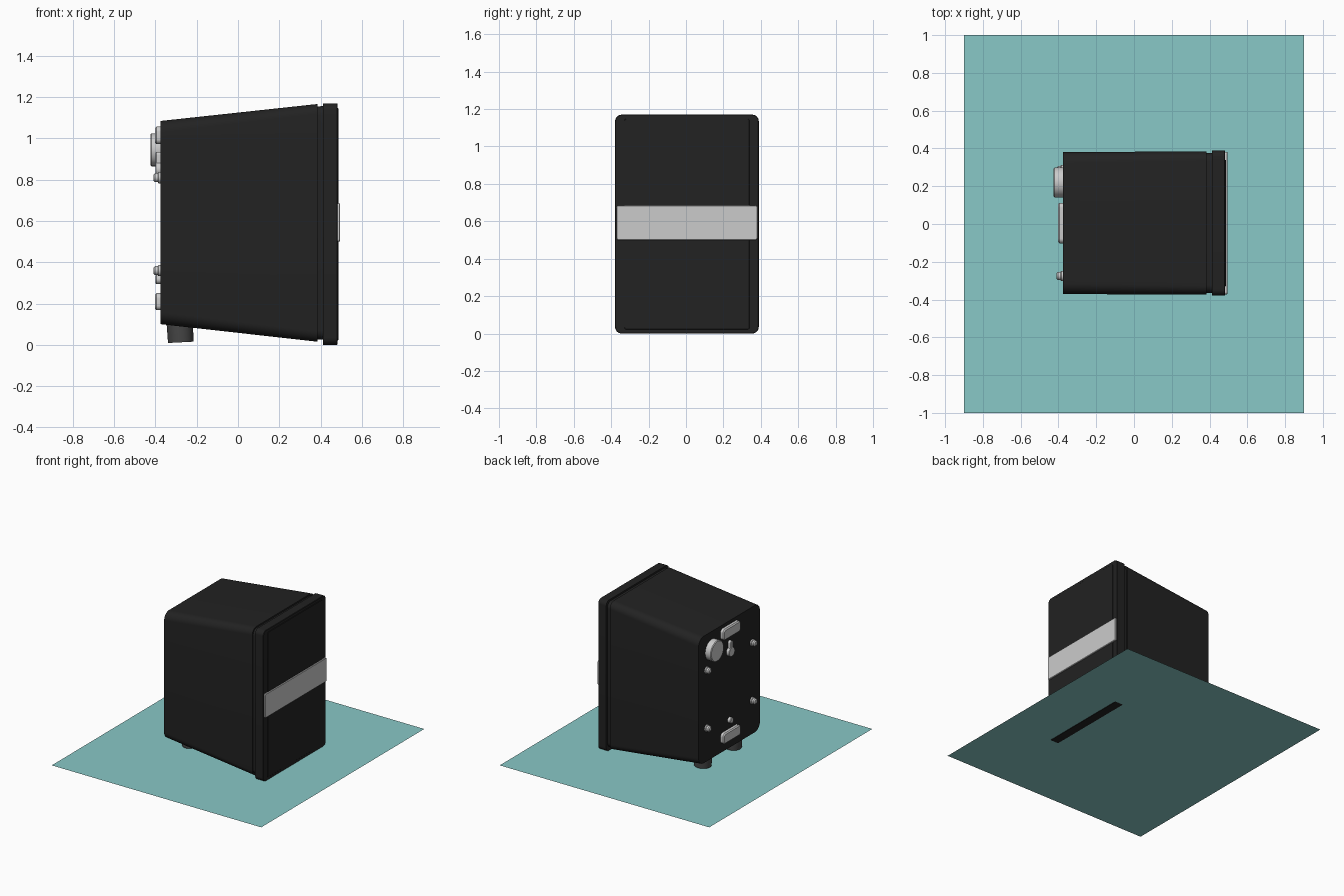
import bpy, bmesh, math
from mathutils import Matrix, Vector

if "Cube" in bpy.data.objects:
    bpy.data.objects.remove(bpy.data.objects["Cube"])

CY = 0.005  # cabinet centre line in y


def material(name, rgb):
    m = bpy.data.materials.new(name)
    m.diffuse_color = (*rgb, 1)
    m.use_nodes = True
    m.node_tree.nodes["Principled BSDF"].inputs["Base Color"].default_value = m.diffuse_color
    return m


BLACK = material("black", (0.016, 0.016, 0.016))
RUBBER = material("rubber", (0.06, 0.06, 0.06))
TEAL = material("teal", (0.25, 0.58, 0.57))


def finish(name, bm, mat=None, angle=35):
    bmesh.ops.recalc_face_normals(bm, faces=bm.faces)
    me = bpy.data.meshes.new(name)
    bm.to_mesh(me)
    bm.free()
    ob = bpy.data.objects.new(name, me)
    bpy.context.collection.objects.link(ob)
    if mat:
        me.materials.append(mat)
    bpy.ops.object.select_all(action='DESELECT')
    ob.select_set(True)
    bpy.context.view_layer.objects.active = ob
    bpy.ops.object.shade_smooth_by_angle(angle=math.radians(angle))
    return ob


def round_rect(x, hw, z0, z1, r, cy=CY, n=8):
    """Rounded rectangle in the yz plane at x."""
    cz, hh = (z0 + z1) / 2, (z1 - z0) / 2
    pts = []
    for k, (sy, sz) in enumerate(((1, 1), (-1, 1), (-1, -1), (1, -1))):
        for i in range(n + 1):
            a = math.pi / 2 * (k + i / n)
            pts.append((x, cy + sy * (hw - r) + r * math.cos(a),
                        cz + sz * (hh - r) + r * math.sin(a)))
    return pts


def loft(name, sections, mat=None):
    bm = bmesh.new()
    rings = [[bm.verts.new(p) for p in s] for s in sections]
    for a, b in zip(rings, rings[1:]):
        for i in range(len(a)):
            j = (i + 1) % len(a)
            bm.faces.new((a[i], a[j], b[j], b[i]))
    bm.faces.new(rings[0])
    bm.faces.new(rings[-1])
    return finish(name, bm, mat)


def plate(name, x0, x1, hw, z0, z1, r, bev, mat=None, cy=CY):
    """Rounded plate from x0 to x1 with a small chamfer on the x1 side."""
    d = math.copysign(bev, x1 - x0)
    return loft(name, [round_rect(x0, hw, z0, z1, r, cy),
                       round_rect(x1 - d, hw, z0, z1, r, cy),
                       round_rect(x1, hw - bev, z0 + bev, z1 - bev, r - bev, cy)], mat)


def disc(name, x0, x1, y, z, r, bev, seg=32):
    """Chamfered cylinder along x, cap facing x1."""
    d = math.copysign(bev, x1 - x0)
    return loft(name, [[(x, y + q * math.cos(2 * math.pi * i / seg),
                         z + q * math.sin(2 * math.pi * i / seg)) for i in range(seg)]
                       for x, q in ((x0, r), (x1 - d, r), (x1, r - bev))])


# thin mat the cabinet stands on
bm = bmesh.new()
bmesh.ops.create_grid(bm, x_segments=1, y_segments=1, size=1,
                      matrix=Matrix.Translation((0, 0, 0.002)) @ Matrix.Diagonal((0.9, 1, 1, 1)))
finish("table_mat", bm, TEAL)

# tapered cabinet, recessed neck and front frame
loft("cabinet", [round_rect(-0.375, 0.376, 0.10, 1.085, 0.06),
                 round_rect(0.385, 0.379, 0.015, 1.167, 0.05)], BLACK)
loft("neck", [round_rect(0.38, 0.37, 0.027, 1.155, 0.045),
              round_rect(0.415, 0.37, 0.025, 1.157, 0.045)], BLACK)
plate("front_frame", 0.413, 0.483, 0.384, 0.0, 1.17, 0.035, 0.003, BLACK)
plate("front_panel", 0.478, 0.486, 0.335, 0.022, 1.148, 0.012, 0.002, BLACK)
plate("front_band", 0.478, 0.495, 0.377, 0.50, 0.685, 0.012, 0.003)

# rear mounting pads and knob
plate("upper_pad", -0.37, -0.403, 0.107, 0.973, 1.058, 0.025, 0.008)
plate("lower_pad", -0.37, -0.403, 0.107, 0.168, 0.25, 0.025, 0.008)
disc("rear_knob", -0.37, -0.425, 0.22, 0.945, 0.08, 0.005, 48)

# keyhole hanger and small pin
disc("keyhole_round", -0.37, -0.40, CY, 0.85, 0.036, 0.003)
plate("keyhole_slot", -0.37, -0.399, 0.017, 0.85, 0.935, 0.015, 0.003)
disc("rear_pin", -0.37, -0.40, CY, 0.317, 0.022, 0.004)

# four rear screws with stepped heads
for side in (-1, 1):
    for row, z in (("lower", 0.36), ("upper", 0.81)):
        tag = row + ("_left" if side > 0 else "_right")
        disc("screw_" + tag, -0.37, -0.41, CY + side * 0.28, z, 0.022, 0.008, 24)
        disc("screw_washer_" + tag, -0.37, -0.388, CY + side * 0.28, z, 0.027, 0.003, 24)

# two rear feet
for side in (-1, 1):
    bm = bmesh.new()
    bmesh.ops.create_cone(bm, cap_ends=True, segments=40, radius1=0.062, radius2=0.064,
                          depth=0.10,
                          matrix=Matrix.Translation((-0.28, CY + side * 0.185, 0.062))
                          @ Matrix.Rotation(math.radians(-3), 4, 'Y'))
    finish("foot_left" if side > 0 else "foot_right", bm, RUBBER)
